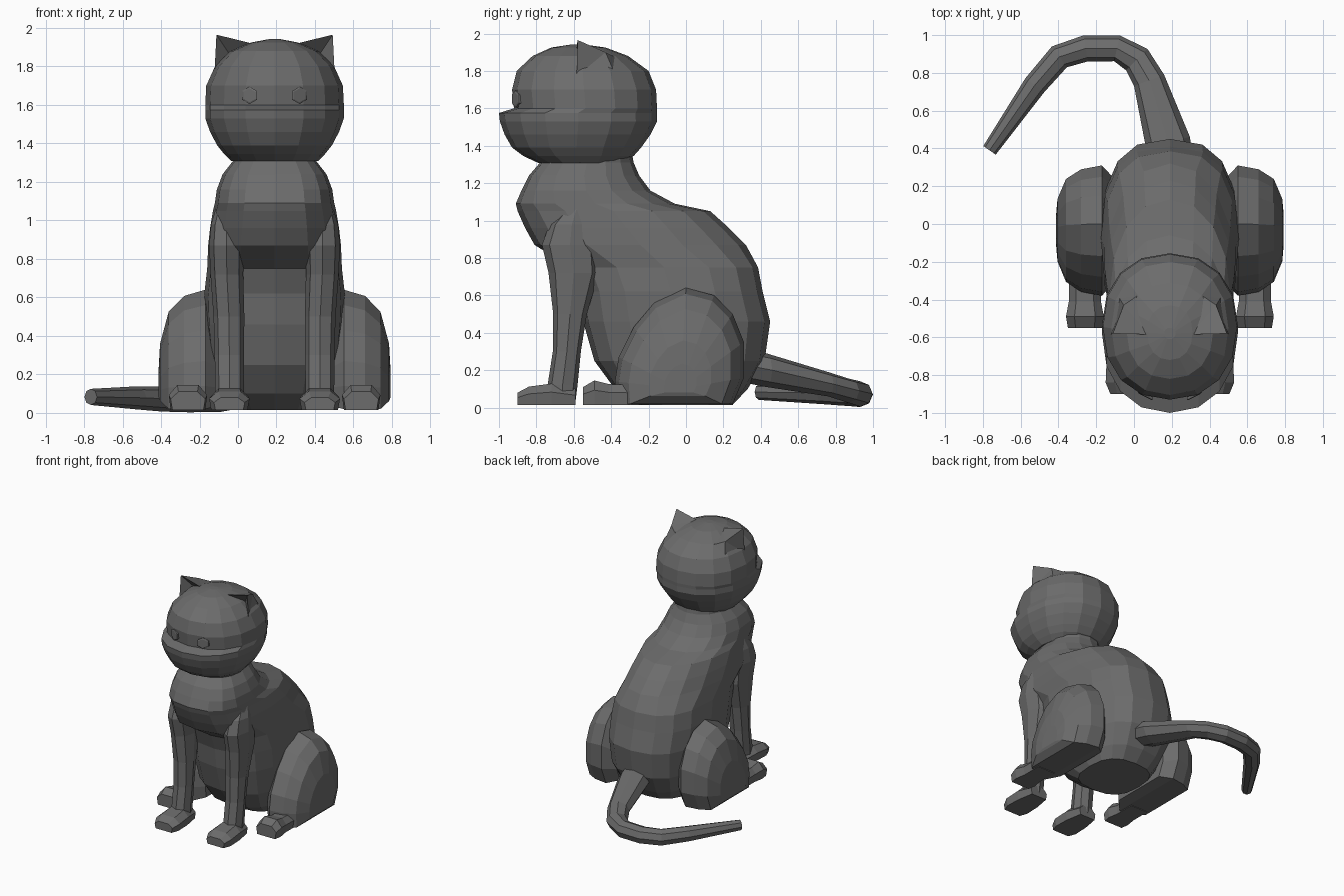
import bpy, bmesh, math
from mathutils import Vector

CX = 0.19  # the cat's own symmetry plane

fur = bpy.data.materials.new("dark grey fur")
fur.diffuse_color = (0.15, 0.15, 0.15, 1)


def finish(name, bm):
    bmesh.ops.recalc_face_normals(bm, faces=bm.faces)
    mesh = bpy.data.meshes.new(name)
    bm.to_mesh(mesh)
    bm.free()
    mesh.materials.append(fur)
    ob = bpy.data.objects.new(name, mesh)
    bpy.context.collection.objects.link(ob)
    return ob


def loft(name, rings):
    """Skin a list of equal-sized point loops and cap both ends."""
    bm = bmesh.new()
    vs = [[bm.verts.new(p) for p in r] for r in rings]
    n = len(vs[0])
    for a, b in zip(vs, vs[1:]):
        for i in range(n):
            j = (i + 1) % n
            bm.faces.new((a[i], a[j], b[j], b[i]))
    bm.faces.new(vs[0])
    bm.faces.new(vs[-1])
    return finish(name, bm)


def oval(x, yf, yb, hw, z, p=2.0, n=16, p_back=None):
    """Horizontal superellipse from yf to yb, optionally rounder at the back."""
    cy, b, pts = (yf + yb) / 2, (yb - yf) / 2, []
    for i in range(n):
        t = 2 * math.pi * i / n
        s, c = math.sin(t), -math.cos(t)
        q = p_back if p_back and c > 0 else p
        pts.append((x + hw * math.copysign(abs(s) ** (2 / q), s),
                    cy + b * math.copysign(abs(c) ** (2 / q), c), z))
    return pts


# Torso: z, front y, back y, half width
body = [(0.015, -0.25, 0.25, 0.24), (0.10, -0.38, 0.33, 0.29),
        (0.25, -0.49, 0.42, 0.34), (0.46, -0.55, 0.45, 0.36),
        (0.62, -0.57, 0.41, 0.365), (0.75, -0.62, 0.385, 0.35),
        (0.87, -0.81, 0.32, 0.345), (0.96, -0.86, 0.23, 0.335),
        (1.05, -0.90, 0.13, 0.32), (1.09, -0.91, -0.06, 0.31),
        (1.16, -0.88, -0.19, 0.30), (1.24, -0.84, -0.25, 0.27),
        (1.31, -0.78, -0.28, 0.215), (1.42, -0.72, -0.30, 0.20)]
loft("torso", [oval(CX, f, b, w, z, 2.8, 16, 2.1 if z > 0.85 else 2.6)
               for z, f, b, w in body])

# Head with the muzzle ledge between 1.57 and 1.60
head = [(1.308, -0.79, -0.34, 0.225), (1.345, -0.87, -0.28, 0.262),
        (1.39, -0.93, -0.24, 0.298), (1.46, -0.97, -0.19, 0.335),
        (1.53, -0.995, -0.155, 0.36), (1.575, -1.0, -0.155, 0.36),
        (1.60, -0.92, -0.155, 0.36), (1.70, -0.93, -0.16, 0.355),
        (1.80, -0.905, -0.20, 0.31), (1.88, -0.82, -0.31, 0.23),
        (1.925, -0.72, -0.43, 0.12), (1.942, -0.61, -0.55, 0.03)]
loft("head", [oval(CX, f, b, w, z, 2.2) for z, f, b, w in head])

# Tail: x, y, z, horizontal radius, vertical radius
tail = [(0.21, 0.28, 0.23, 0.11, 0.09), (0.18, 0.43, 0.20, 0.12, 0.09),
        (0.08, 0.76, 0.125, 0.085, 0.065), (0.015, 0.87, 0.09, 0.08, 0.065),
        (-0.09, 0.93, 0.073, 0.07, 0.068), (-0.255, 0.93, 0.07, 0.07, 0.067),
        (-0.395, 0.885, 0.072, 0.068, 0.065), (-0.525, 0.735, 0.078, 0.062, 0.06),
        (-0.765, 0.39, 0.083, 0.04, 0.042)]
rings = []
for i, (x, y, z, rh, rv) in enumerate(tail):
    a, b = tail[max(i - 1, 0)], tail[min(i + 1, len(tail) - 1)]
    d = Vector((b[0] - a[0], b[1] - a[1], 0)).normalized()
    side = Vector((d.y, -d.x, 0))
    rings.append([Vector((x, y, z)) + side * rh * math.cos(t) + Vector((0, 0, rv * math.sin(t)))
                  for t in [math.pi * k / 4 for k in range(8)]])
loft("tail", rings)


def paw(name, x, sections, base=0.015):
    """Foot lofted along y from (y, half width, top) sections."""
    loft(name, [[(x + u * w, y, base + v * (top - base)) for u, v in
                 ((-0.9, 0), (-1, 0.6), (-0.55, 1), (0.55, 1), (1, 0.6), (0.9, 0))]
                for y, w, top in sections])


# z, offset from centre, y, radius x, radius y
leg = [(1.08, 0.245, -0.58, 0.055, 0.05), (0.98, 0.25, -0.61, 0.08, 0.12),
       (0.87, 0.25, -0.62, 0.09, 0.15), (0.72, 0.248, -0.60, 0.085, 0.135),
       (0.50, 0.237, -0.62, 0.08, 0.09), (0.30, 0.235, -0.637, 0.076, 0.075),
       (0.12, 0.235, -0.66, 0.075, 0.08), (0.04, 0.235, -0.66, 0.075, 0.07)]
# Thigh outline seen from the side (y, z) and its scale at each offset
outline = [(-0.37, 0.02), (-0.38, 0.14), (-0.36, 0.27), (-0.28, 0.43), (-0.17, 0.56),
           (0.0, 0.64), (0.15, 0.60), (0.25, 0.50), (0.31, 0.35), (0.31, 0.16), (0.25, 0.02)]
bulge = [(0.28, 0.75), (0.36, 1.0), (0.47, 0.94), (0.55, 0.79), (0.595, 0.48), (0.602, 0.25)]


def thigh_point(x, y, z, k):
    """Shrink the outline about its lower middle, keeping the wide part's sole flat."""
    return (x, -0.03 + (y + 0.03) * k,
            0.02 if z < 0.03 and k > 0.77 else 0.10 + (z - 0.10) * k)


for s, label in ((-1, "left"), (1, "right")):
    # Front leg and paw
    loft("front_leg_" + label, [oval(CX + s * o, y - ry, y + ry, rx, z, 2.2, 8)
                                for z, o, y, rx, ry in leg])
    paw("front_paw_" + label, CX + s * 0.235,
        [(-0.90, 0.08, 0.08), (-0.84, 0.105, 0.112), (-0.72, 0.10, 0.128), (-0.59, 0.075, 0.10)])

    # Haunch and hind paw
    loft("haunch_" + label, [[thigh_point(CX + s * o, y, z, k) for y, z in outline]
                             for o, k in bulge])
    paw("hind_paw_" + label, CX + s * 0.45,
        [(-0.55, 0.09, 0.11), (-0.49, 0.10, 0.145), (-0.41, 0.085, 0.125), (-0.25, 0.085, 0.12)])

    # Ear: hollow front, broad back sloping down to the skull
    bm = bmesh.new()
    tip, inner, outer, b_out, b_in, hollow, ridge = [
        bm.verts.new((CX + s * x, y, z)) for x, y, z in (
            (0.302, -0.58, 1.965), (0.11, -0.585, 1.918), (0.312, -0.585, 1.77),
            (0.28, -0.37, 1.76), (0.10, -0.33, 1.85), (0.235, -0.51, 1.865),
            (0.245, -0.43, 1.90))]
    for f in ((tip, inner, ridge), (inner, b_in, ridge), (b_in, b_out, ridge),
              (b_out, outer, ridge), (outer, tip, ridge), (tip, outer, hollow),
              (tip, hollow, inner), (inner, hollow, outer), (inner, outer, b_out, b_in)):
        bm.faces.new(f)
    finish("ear_" + label, bm)

    # Eye: six-sided disc turned slightly outward
    loft("eye_" + label, [[(CX + s * (0.13 + r * math.sin(math.pi * k / 3)),
                            y + 0.5 * r * math.sin(math.pi * k / 3),
                            1.65 + r * math.cos(math.pi * k / 3)) for k in range(6)]
                          for y, r in ((-0.87, 0.045), (-0.912, 0.045), (-0.916, 0.036))])
